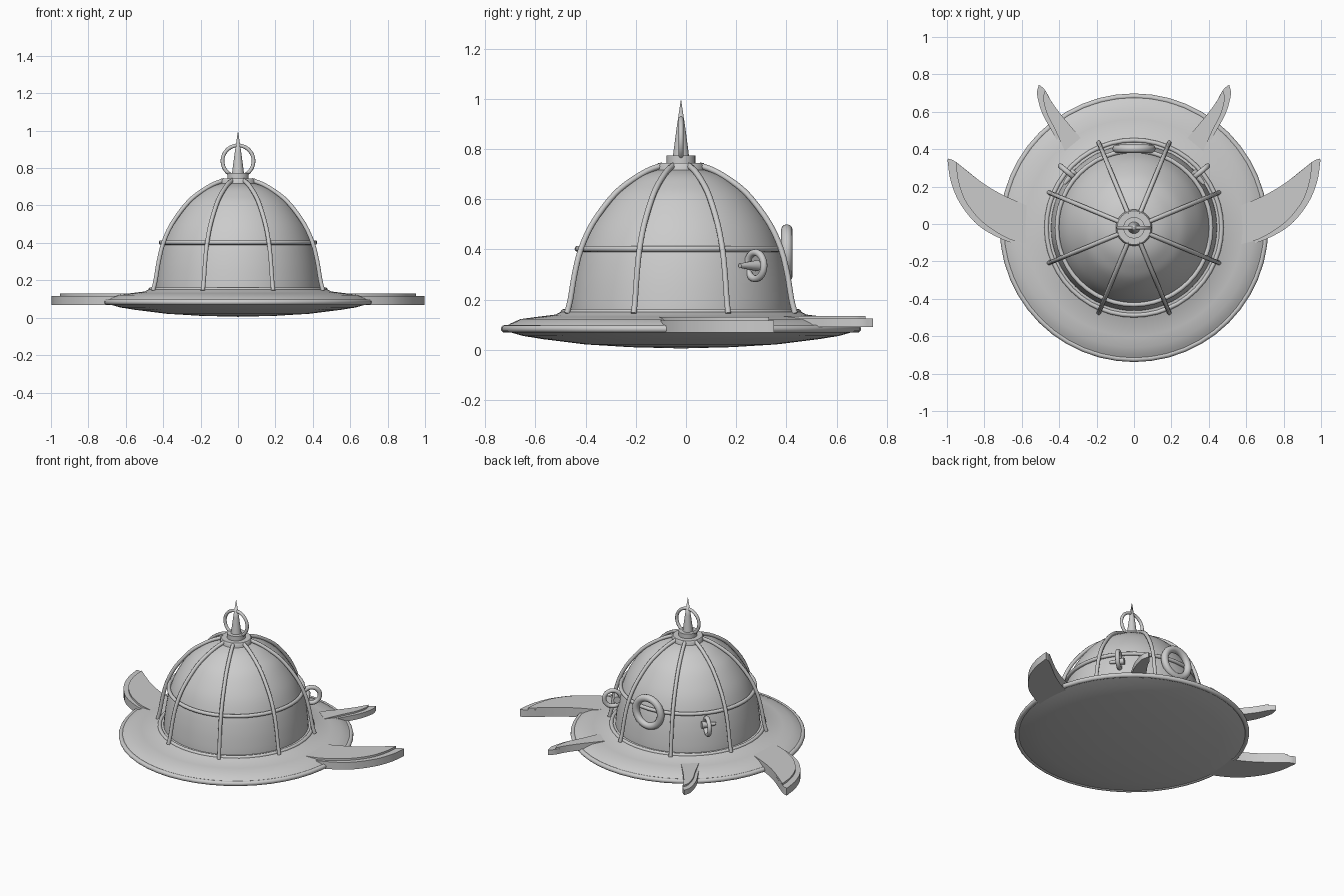
import bpy, bmesh, math
from mathutils import Vector

if "Cube" in bpy.data.objects:
    bpy.data.objects.remove(bpy.data.objects["Cube"])

CY = -0.02  # y of the round body's axis


def finish(bm, name, smooth=True):
    bmesh.ops.recalc_face_normals(bm, faces=bm.faces[:])
    me = bpy.data.meshes.new(name)
    bm.to_mesh(me)
    bm.free()
    ob = bpy.data.objects.new(name, me)
    bpy.context.collection.objects.link(ob)
    if smooth:
        bpy.ops.object.select_all(action='DESELECT')
        ob.select_set(True)
        bpy.context.view_layer.objects.active = ob
        bpy.ops.object.shade_smooth_by_angle(angle=math.radians(35))
    return ob


def lathe(name, profile, n=64):
    """Spin (radius, z) points around the body axis."""
    bm = bmesh.new()
    vs = [bm.verts.new((r, CY, z)) for r, z in profile]
    es = [bm.edges.new(p) for p in zip(vs, vs[1:])]
    bmesh.ops.spin(bm, geom=vs + es, cent=(0, CY, 0), axis=(0, 0, 1),
                   angle=2 * math.pi, steps=n, use_duplicate=False)
    bmesh.ops.remove_doubles(bm, verts=bm.verts[:], dist=1e-4)
    return finish(bm, name)


def ring(name, loc, major, minor, rot=(0, 0, 0)):
    bpy.ops.mesh.primitive_torus_add(major_radius=major, minor_radius=minor, location=loc,
                                     rotation=rot, major_segments=48, minor_segments=12)
    ob = bpy.context.object
    ob.name = name
    bpy.ops.object.shade_smooth()
    return ob


def slab(name, outline, z0, z1, side):
    """Extrude an outline in the xy plane; side = -1 mirrors it."""
    bm = bmesh.new()
    f = bm.faces.new([bm.verts.new((side * x, y, z0)) for x, y in outline])
    top = bmesh.ops.extrude_face_region(bm, geom=[f])['geom']
    for v in top:
        if isinstance(v, bmesh.types.BMVert):
            v.co.z = z1
    return finish(bm, name)


def smooth_line(pts, steps=5):
    """Catmull-Rom through the points."""
    p = [Vector(q) for q in pts]
    p = [2 * p[0] - p[1]] + p + [2 * p[-1] - p[-2]]
    out = []
    for a, b, c, d in zip(p, p[1:], p[2:], p[3:]):
        for i in range(steps):
            t = i / steps
            out.append(0.5 * (2 * b + (c - a) * t + (2 * a - 5 * b + 4 * c - d) * t * t
                              + (3 * b - a - 3 * c + d) * t ** 3))
    return [tuple(q) for q in out] + [tuple(p[-2])]


# Brim with shallow bowl underside
lathe("brim", [(0, 0.005), (0.2, 0.01), (0.38, 0.021), (0.55, 0.042), (0.63, 0.055), (0.70, 0.075),
               (0.70, 0.092), (0.68, 0.104), (0.64, 0.122), (0.58, 0.13), (0.50, 0.14),
               (0.48, 0.15), (0.45, 0.155), (0.40, 0.155)], 96)
ring("brim_edge", (0, CY, 0.083), 0.703, 0.015)

# Dome shell
lathe("dome", smooth_line([(0.445, 0.13), (0.44, 0.2), (0.426, 0.3), (0.402, 0.4), (0.36, 0.5),
                           (0.29, 0.6), (0.225, 0.657), (0.14, 0.705), (0, 0.735)]))

# Horizontal band and base ring
ring("dome_band", (0, CY, 0.402), 0.412, 0.012)
ring("base_ring", (0, CY, 0.15), 0.468, 0.012)

# Eight ribs over the dome
rib_path = [(0.492, 0.145), (0.477, 0.2), (0.459, 0.3), (0.432, 0.4), (0.383, 0.5),
            (0.305, 0.6), (0.24, 0.657), (0.15, 0.71), (0.08, 0.735)]
for k in range(8):
    a = math.radians(22.5 + 45 * k)
    cu = bpy.data.curves.new(f"rib_{k + 1}", 'CURVE')
    cu.dimensions = '3D'
    cu.bevel_depth = 0.012
    cu.bevel_resolution = 2
    cu.use_fill_caps = True
    line = smooth_line(rib_path, 3)
    sp = cu.splines.new('POLY')
    sp.points.add(len(line) - 1)
    for pt, (r, z) in zip(sp.points, line):
        pt.co = (r * math.cos(a), CY + r * math.sin(a), z, 1)
    bpy.context.collection.objects.link(bpy.data.objects.new(f"rib_{k + 1}", cu))

# Stepped cap, spike and top ring
lathe("cap", [(0, 0.70), (0.097, 0.70), (0.097, 0.735), (0.09, 0.745), (0.057, 0.745),
              (0.057, 0.775), (0, 0.775)], 48)
lathe("spike", [(0, 0.76), (0.033, 0.765), (0.018, 0.88), (0, 1.0)], 32)
ring("top_ring", (0, CY, 0.838), 0.083, 0.010, (math.pi / 2, 0, 0))

# Large ring on the back
ring("back_ring", (0, 0.402, 0.385), 0.092, 0.023, (math.pi / 2, 0, 0))

# Side rings with pegs, and flat curved horns, mirrored left and right
big_inner = [(0.995, 0.35), (0.95, 0.33), (0.81, 0.22), (0.70, 0.155), (0.575, 0.10)]
big_outer = [(0.565, -0.115), (0.685, -0.09), (0.83, -0.01), (0.93, 0.11), (0.98, 0.23), (0.997, 0.34)]
big_step = [(0.565, -0.11), (0.68, -0.075), (0.81, 0.01), (0.90, 0.12), (0.94, 0.23), (0.952, 0.325)]
small_inner = [(0.508, 0.745), (0.475, 0.715), (0.435, 0.645), (0.37, 0.56), (0.285, 0.46)]
small_outer = [(0.38, 0.385), (0.435, 0.49), (0.49, 0.59), (0.518, 0.69), (0.51, 0.74)]
small_step = [(0.37, 0.39), (0.42, 0.50), (0.465, 0.59), (0.485, 0.67), (0.477, 0.71)]
for side, tag in ((1, "right"), (-1, "left")):
    ang = math.radians(40)
    rad = Vector((side * math.cos(ang), math.sin(ang), 0))
    tan = Vector((side * math.sin(ang), -math.cos(ang), 0))
    c = Vector((0, CY, 0.335)) + rad * 0.462
    ring(f"side_ring_{tag}", c, 0.052, 0.014, tan.to_track_quat('Z', 'Y').to_euler())
    bpy.ops.mesh.primitive_cone_add(vertices=24, radius1=0.022, radius2=0.009, depth=0.09,
                                    location=c - rad * 0.025 + tan * 0.015,
                                    rotation=tan.to_track_quat('Z', 'Y').to_euler())
    bpy.context.object.name = f"ring_peg_{tag}"
    bpy.ops.object.shade_smooth_by_angle()
    for size, inner, outer, step, z0, z1, z2 in (
            ("large", big_inner, big_outer, big_step, 0.068, 0.117, 0.13),
            ("small", small_inner, small_outer, small_step, 0.09, 0.124, 0.135)):
        slab(f"{size}_horn_{tag}", smooth_line(inner) + smooth_line(outer), z0, z1, side)
        slab(f"{size}_horn_top_{tag}", smooth_line(inner[1:]) + smooth_line(step), z1 - 0.01, z2, side)
